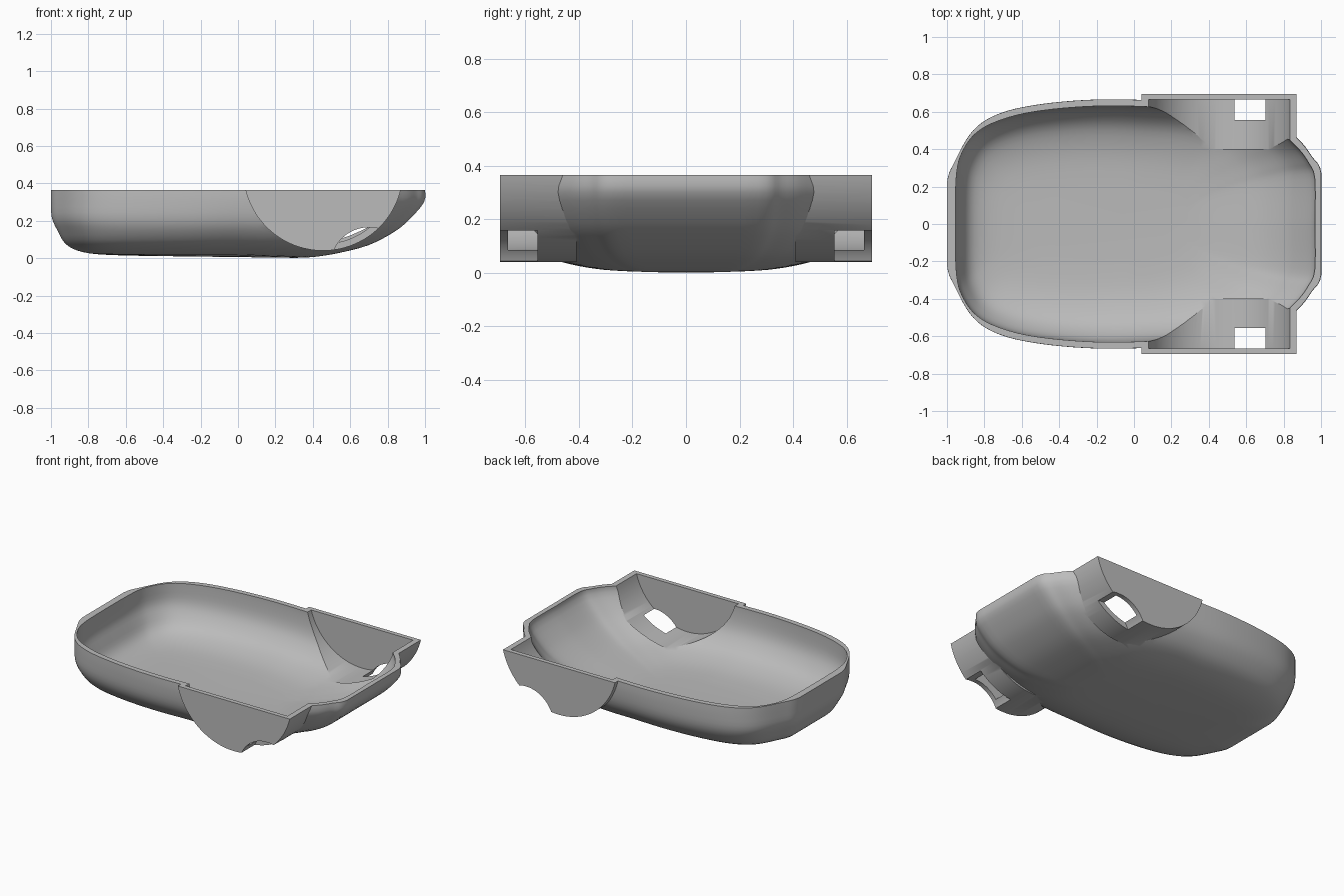
import bpy, bmesh, math
from mathutils import Vector

if "Cube" in bpy.data.objects:
    bpy.data.objects.remove(bpy.data.objects["Cube"])

RIM = 0.365
grey = bpy.data.materials.new("light grey")
grey.use_nodes = True
colour = (0.5, 0.5, 0.5, 1)
grey.diffuse_color = colour
grey.node_tree.nodes["Principled BSDF"].inputs["Base Color"].default_value = colour


def smooth_path(points, steps):
    """Catmull-Rom curve through the points."""
    p = [Vector(q) for q in points]
    p = [p[0]] + p + [p[-1]]
    out = []
    for a, b, c, d in zip(p, p[1:], p[2:], p[3:]):
        for i in range(steps):
            t = i / steps
            out.append(0.5 * (2 * b + (c - a) * t + (2 * a - 5 * b + 4 * c - d) * t**2
                              + (3 * b - a - 3 * c + d) * t**3))
    return out + [p[-1]]


def make_object(name, rings):
    """Closed solid lofted through matching rings."""
    bm = bmesh.new()
    loops = [[bm.verts.new(v) for v in ring] for ring in rings]
    n = len(loops[0])
    for low, high in zip(loops, loops[1:]):
        for i in range(n):
            j = (i + 1) % n
            bm.faces.new((low[i], low[j], high[j], high[i]))
    bm.faces.new(loops[0])
    bm.faces.new(loops[-1])
    bmesh.ops.recalc_face_normals(bm, faces=bm.faces)
    mesh = bpy.data.meshes.new(name)
    bm.to_mesh(mesh)
    bm.free()
    mesh.materials.append(grey)
    ob = bpy.data.objects.new(name, mesh)
    bpy.context.collection.objects.link(ob)
    return ob


def tub(name, half_outline, lift):
    """Rounded tub: the rim outline shrinks level by level to the floor."""
    half = smooth_path(half_outline, 5)
    outline = [(x, y) for x, y in half] + [(x, -y) for x, y in half[-2:0:-1]]
    rings = []
    for z, back, front, width in smooth_path(LEVELS, 3):
        ring = []
        for x, y in outline:
            x = max(-1, min(1, x))
            px = back + (x + 1) / 2 * (front - back)
            arch = 0.012 * max(0, min(1, 1 - px / 0.35)) * (1 - z / RIM)
            ring.append((px, y * width, z + arch + lift))
        rings.append(ring)
    return make_object(name, rings)


def arc_prism(name, cx, cz, radius, top, y0, y1):
    """Disc segment below the height top, extruded along y."""
    a = math.asin(max(-1, min(1, (top - cz) / radius)))
    n = 64
    angles = [math.pi - a + (math.pi + 2 * a) * i / n for i in range(n + 1)]
    profile = [(cx + radius * math.cos(t), cz + radius * math.sin(t)) for t in angles]
    return make_object(name, [[(x, y, z) for x, z in profile] for y in (y0, y1)])


def combine(target, other, operation):
    mod = target.modifiers.new("join", "BOOLEAN")
    mod.operation = operation
    mod.solver = "EXACT"
    mod.object = other
    bpy.context.view_layer.objects.active = target
    bpy.ops.object.modifier_apply(modifier=mod.name)
    bpy.data.objects.remove(other)


# Height, back end, front end and width factor of the tub wall
LEVELS = [(RIM, -1, 1, 1), (0.30, -1, 0.995, 1), (0.21, -0.995, 0.92, 0.985),
          (0.14, -0.965, 0.835, 0.94), (0.07, -0.925, 0.70, 0.84),
          (0.03, -0.86, 0.55, 0.70), (0.008, -0.74, 0.42, 0.53), (0, -0.5, 0.3, 0.3)]
OUTER = [(-1, 0), (-1, .22), (-.955, .34), (-.86, .50), (-.72, .59), (-.5, .64),
         (-.2, .665), (.1, .66), (.45, .635), (.74, .565), (.88, .45), (.95, .36),
         (1, .27), (1, 0)]
INNER = [(-.955, 0), (-.95, .25), (-.92, .38), (-.84, .49), (-.7, .56), (-.5, .605),
         (-.2, .63), (.1, .625), (.45, .6), (.72, .53), (.86, .42), (.93, .33),
         (.965, .24), (.965, 0)]

# Tub with a half-round housing on each side
shell = tub("tub_shell", OUTER, 0)
hub_x, hub_z, hub_r = 0.455, 0.4675, 0.4275
for s in (-1, 1):
    combine(shell, arc_prism("housing", hub_x, hub_z, hub_r, RIM, s * 0.41, s * 0.695), "UNION")

# Hollow out the tub, the housings and the openings under the housings
combine(shell, tub("tub_hollow", INNER, 0.03), "DIFFERENCE")
for s in (-1, 1):
    combine(shell, arc_prism("housing_hollow", hub_x, hub_z, hub_r - 0.036, 0.4,
                             s * 0.40, s * 0.665), "DIFFERENCE")
    combine(shell, arc_prism("opening", 0.70, -0.04, 0.205, 0.164,
                             s * 0.555, s * 0.75), "DIFFERENCE")

bpy.ops.object.select_all(action="DESELECT")
shell.select_set(True)
bpy.context.view_layer.objects.active = shell
bpy.ops.object.shade_smooth_by_angle(angle=math.radians(32))
